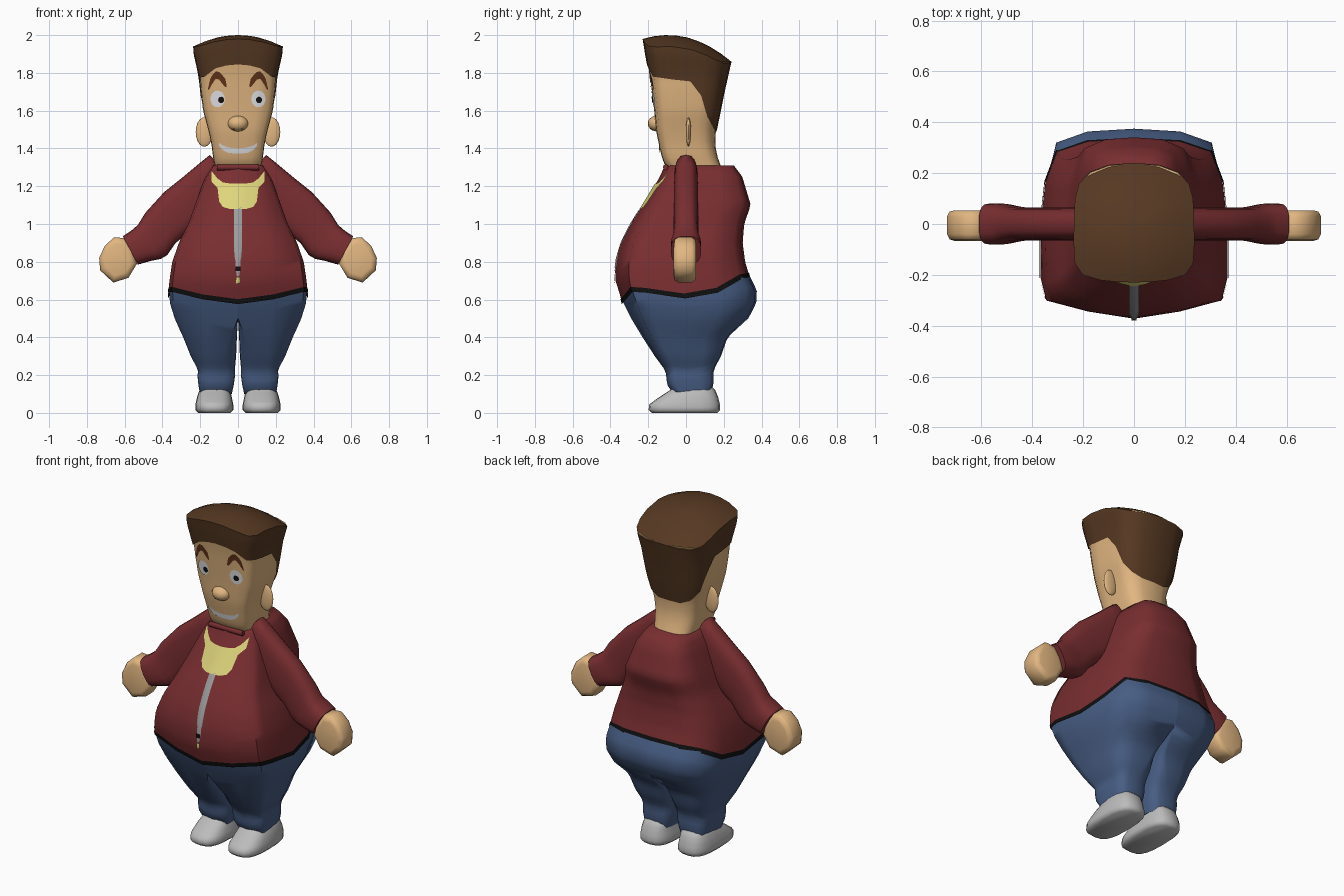
import bpy, bmesh, math
from mathutils import Vector
from mathutils.bvhtree import BVHTree

if "Cube" in bpy.data.objects:
    bpy.data.objects.remove(bpy.data.objects["Cube"])


def material(name, rgb):
    m = bpy.data.materials.new(name)
    m.use_nodes = True
    m.diffuse_color = (*rgb, 1)
    m.node_tree.nodes["Principled BSDF"].inputs["Base Color"].default_value = (*rgb, 1)
    return m


RED = material("dark red", (.19, .027, .03))
BLUE = material("denim blue", (.063, .11, .23))
SKIN = material("skin", (.76, .47, .22))
HAIR = material("brown hair", (.093, .04, .016))
GREY = material("shoe grey", (.5, .5, .5))
YELLOW = material("pale yellow", (.73, .66, .2))
WHITE = material("white", (.78, .78, .8))
BLACK = material("black", (.005, .005, .005))
STEEL = material("zip grey", (.33, .33, .33))
BROW = material("brow brown", (.117, .034, .01))


def finish(name, bm, mat):
    bmesh.ops.recalc_face_normals(bm, faces=bm.faces)
    me = bpy.data.meshes.new(name)
    bm.to_mesh(me)
    bm.free()
    ob = bpy.data.objects.new(name, me)
    bpy.context.collection.objects.link(ob)
    me.materials.append(mat)
    bpy.ops.object.select_all(action='DESELECT')
    ob.select_set(True)
    bpy.context.view_layer.objects.active = ob
    bpy.ops.object.shade_smooth_by_angle(angle=math.radians(60))
    return ob


def loft(name, rings, mat, caps=(True, True)):
    bm = bmesh.new()
    rows = [[bm.verts.new(p) for p in r] for r in rings]
    n = len(rows[0])
    for a, b in zip(rows, rows[1:]):
        for i in range(n):
            j = (i + 1) % n
            bm.faces.new((a[i], a[j], b[j], b[i]))
    for row, cap in zip((rows[0], rows[-1]), caps):
        if cap:
            bm.faces.new(row)
    return finish(name, bm, mat)


def lerp(table, k):
    """Interpolate rows of a table sorted by their first column."""
    if k <= table[0][0]:
        return table[0][1:]
    for a, b in zip(table, table[1:]):
        if k <= b[0]:
            t = (k - a[0]) / (b[0] - a[0])
            return [p + (q - p) * t for p, q in zip(a[1:], b[1:])]
    return table[-1][1:]


def mirrored(half):
    return half + [(-u, v) for u, v in half[-2:0:-1]]


def skin_rings(outline, table, low, high, rows, off=0, sx=1):
    """Rings over a body whose width and depth vary with height.
    Rows: z, centre x, outer radius, inner radius, front y, back y."""
    rings = []
    for r in range(rows + 1):
        ring = []
        for u, v in outline:
            z = low(u, v) + (high(u, v) - low(u, v)) * r / rows
            cx, ro, ri, f, b = lerp(table, z)
            x = cx + u * ((ro if u > 0 else ri) + off)
            ring.append((sx * x, (f + b) / 2 + v * ((b - f) / 2 + off), z))
        rings.append(ring)
    return rings


def wide(rows):
    return [(z, 0, w, w, f, b) for z, w, f, b in rows]


def at(z):
    return lambda u, v: z


def tree(ob):
    return BVHTree.FromPolygons([v.co for v in ob.data.vertices],
                                [p.vertices for p in ob.data.polygons])


def plate(name, cols, target, mat, off=.005, rows=4):
    """Thin plate hugging the front of a target; columns: x, low z, high z."""
    bm, grid = bmesh.new(), []
    for x, lo, hi in cols:
        col = []
        for r in range(rows + 1):
            z = lo + (hi - lo) * r / rows
            hit = target.ray_cast(Vector((x, -2, z)), Vector((0, 1, 0)))[0]
            col.append(bm.verts.new((x, (hit.y if hit else -.1) - off, z)))
        grid.append(col)
    for a, b in zip(grid, grid[1:]):
        for r in range(rows):
            bm.faces.new((a[r], b[r], b[r + 1], a[r + 1]))
    return finish(name, bm, mat)


def oval(x, z, rx, rz, n=10):
    cols = []
    for i in range(n + 1):
        a = math.pi * (.02 + .96 * i / n)
        cols.append((x - rx * math.cos(a), z - rz * math.sin(a), z + rz * math.sin(a)))
    return cols


def ball(name, loc, scale, mat):
    bm = bmesh.new()
    bmesh.ops.create_uvsphere(bm, u_segments=16, v_segments=10, radius=1)
    for v in bm.verts:
        v.co = Vector(loc) + Vector(c * s for c, s in zip(v.co, scale))
    return finish(name, bm, mat)


# Sweater, belt line and hem
BODY = mirrored([(0, -1), (.5, -.92), (.95, -.8), (1, -.6), (1, -.05),
                 (.95, .45), (.84, .85), (.5, .97), (0, 1)])
TORSO = wide([(.56, .363, -.33, .372), (.62, .366, -.345, .367), (.7, .36, -.37, .34),
              (.8, .345, -.368, .31), (.9, .31, -.34, .297), (1, .26, -.29, .305),
              (1.1, .225, -.225, .34), (1.25, .17, -.135, .295), (1.31, .13, -.11, .25)])
HEM = [(-1, .59), (-.92, .615), (-.8, .655), (-.6, .65), (-.05, .62),
       (.45, .65), (.85, .72), (1, .73)]


def hem(u, v):
    return lerp(HEM, v)[0]


sweater = loft("sweater", skin_rings(BODY, TORSO, hem, at(1.31), 20, .003), RED, (False, True))
loft("belt_line", skin_rings(BODY, TORSO, lambda u, v: hem(u, v) - .014,
                             lambda u, v: hem(u, v) + .012, 2, .006), BLACK, (False, False))
loft("collar", [[(x, -.108 + .014 * math.cos(a * math.pi / 4), 1.3 + .016 * math.sin(a * math.pi / 4))
                 for a in range(8)] for x in (-.11, 0, .11)], RED)

# Shirt and zip on the sweater front
chest = tree(sweater)
half = [(0, 1.08, 1.215), (.045, 1.08, 1.215), (.08, 1.09, 1.22), (.1, 1.12, 1.235),
        (.108, 1.19, 1.24), (.14, 1.225, 1.28)]
plate("shirt_front", [(-x, a, b) for x, a, b in half[:0:-1]] + half, chest, YELLOW, rows=6)
plate("zip", [(-.02, .85, 1.09), (-.008, .73, 1.09), (0, .72, 1.09), (.008, .73, 1.09),
              (.02, .85, 1.09)], chest, STEEL, rows=12)
plate("zip_slider", [(x, .75, .775) for x in (-.014, 0, .014)], chest, BLACK, .008)
plate("zip_pull", [(x, .685, .72) for x in (-.01, 0, .01)], chest, YELLOW, .008)

# Head and hair
SKULL = mirrored([(0, -1), (.28, -.995), (.55, -.975), (.85, -.9), (.98, -.72), (1, -.4),
                  (1, .05), (.99, .37), (.95, .62), (.78, .85), (.45, .97), (0, 1)])
HEAD = wide([(1.26, .115, -.06, .2), (1.32, .125, -.115, .18), (1.36, .133, -.13, .165),
             (1.42, .14, -.143, .155), (1.49, .155, -.158, .157), (1.6, .185, -.168, .18),
             (1.7, .197, -.18, .2), (1.78, .203, -.19, .218), (1.9, .23, -.212, .245),
             (2, .236, -.228, .26)])
HAIRLINE = [(-.9, 1.78), (-.4, 1.765), (.05, 1.755), (.37, 1.68), (.62, 1.57), (.95, 1.49)]


def hairline(u, v):
    return 1.845 - .07 * u * u if v < -.95 else lerp(HAIRLINE, v)[0]


def crown(u, v):
    return 2 - .067 * (v + .45) ** 2 - .06 * u * u


head = loft("head", skin_rings(SKULL, HEAD, at(1.26), at(1.86), 20), SKIN)
rings = skin_rings(SKULL, HEAD, hairline, crown, 10, .005)
rim = rings[-1]
for k in (.75, .5, .25, .02):
    rings.append([(x * k, .01 + (y - .01) * k, crown(u * k, v * k))
                  for (x, y, z), (u, v) in zip(rim, SKULL)])
loft("hair", rings, HAIR, (False, True))
nose = ball("nose", (0, -.155, 1.532), (.055, .047, .042), SKIN)

# Face details
face, snout = tree(head), tree(nose)
smile = [(0, 1.372, 1.4), (.05, 1.376, 1.405), (.08, 1.39, 1.415), (.1, 1.415, 1.43)]
plate("smile", [(-x, a, b) for x, a, b in smile[:0:-1]] + smile, face, WHITE)
brow = [(.06, 1.725, 1.735), (.068, 1.725, 1.77), (.085, 1.745, 1.79), (.1, 1.765, 1.805),
        (.118, 1.768, 1.808), (.135, 1.745, 1.79), (.148, 1.72, 1.765), (.158, 1.71, 1.72)]
for side, s in (("left", 1), ("right", -1)):
    plate(side + "_brow", [(s * x, a, b) for x, a, b in brow], face, BROW)
    plate(side + "_eye", oval(s * .108, 1.662, .038, .044), face, WHITE)
    plate(side + "_pupil", oval(.011 + s * .1, 1.657, .016, .017), face, BLACK, .008)
    plate(side + "_nostril", oval(s * .022, 1.503, .008, .004, 4), snout, BROW, .003)
    ball(side + "_ear", (s * .178, .013, 1.487), (.046, .014, .078), SKIN)

# Arms: top x z, bottom x z, half depth
ARM = [(.1, 1.32, .09, 1.08, .06), (.15, 1.365, .16, 1.03, .063), (.2, 1.325, .21, 1, .064),
       (.29, 1.25, .26, .955, .065), (.39, 1.17, .33, .9, .065), (.49, 1.06, .375, .835, .065),
       (.53, .995, .41, .815, .07), (.565, .965, .46, .805, .08), (.61, .935, .53, .785, .08)]
# Hand outline in x and z
HAND = [(.6, .925), (.655, .93), (.705, .885), (.735, .82), (.73, .755), (.66, .69),
        (.58, .715), (.535, .79), (.555, .865)]
# Trouser legs and shoes
LEG = [(.09, .115, .085, .08, -.06, .13), (.15, .112, .098, .09, -.1, .145),
       (.2, .11, .105, .095, -.105, .145), (.225, .11, .1, .093, -.11, .145),
       (.3, .08, .17, .07, -.165, .185), (.4, .04, .25, .034, -.23, .22),
       (.45, .02, .293, .017, -.26, .275), (.5, 0, .335, 0, -.29, .33),
       (.58, 0, .36, 0, -.33, .372), (.65, 0, .365, 0, -.358, .375), (.74, 0, .355, 0, -.365, .33)]
SHOE = [(0, .125, .085, .085, -.18, .165), (.015, .125, .1, .1, -.198, .18),
        (.045, .125, .1, .1, -.195, .18), (.085, .125, .092, .092, -.14, .17),
        (.12, .122, .082, .082, -.085, .155), (.15, .12, .065, .065, -.05, .125)]
ROUND = [(math.copysign(abs(math.sin(a)) ** .7, math.sin(a)),
          -math.copysign(abs(math.cos(a)) ** .7, math.cos(a)))
         for a in (math.tau * i / 20 for i in range(20))]

for side, s in (("left", 1), ("right", -1)):
    rings = []
    for tx, tz, bx, bz, d in ARM:
        rings.append([(s * ((tx + bx) / 2 + (tx - bx) / 2 * v), d * u,
                       (tz + bz) / 2 + (tz - bz) / 2 * v) for u, v in ROUND])
    loft(side + "_sleeve", rings, RED)
    loft(side + "_hand", [[(s * (.64 + (x - .64) * k), y, .81 + (z - .81) * k) for x, z in HAND]
                          for y, k in ((-.066, .7), (-.06, .9), (-.04, 1),
                                       (.03, 1), (.048, .9), (.054, .7))], SKIN)
    loft(side + "_trouser_leg", skin_rings(BODY, LEG, at(.1), hem, 22, 0, s), BLUE, (True, False))
    loft(side + "_shoe", skin_rings(ROUND, SHOE, at(0), at(.15), 10, 0, s), GREY)
